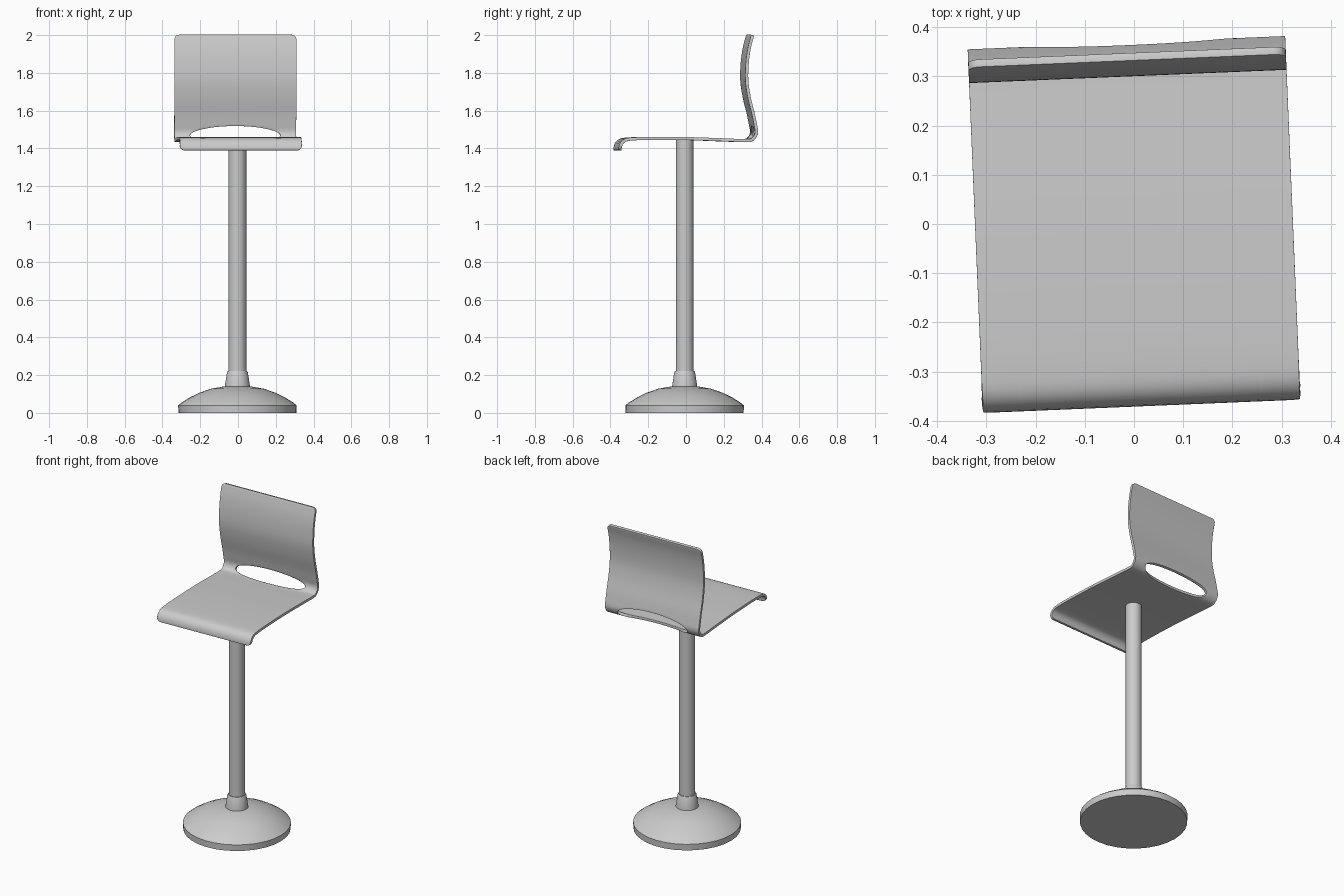
import bpy, bmesh, math
from mathutils import Vector

cube = bpy.data.objects.get("Cube")
if cube:
    bpy.data.objects.remove(cube, do_unlink=True)

grey = bpy.data.materials.new("light_grey")
grey.use_nodes = True
grey.diffuse_color = (0.6, 0.6, 0.6, 1)
grey.node_tree.nodes["Principled BSDF"].inputs["Base Color"].default_value = grey.diffuse_color


def finish(name, bm, angle):
    """Turn a bmesh into a smooth shaded object."""
    bmesh.ops.remove_doubles(bm, verts=bm.verts, dist=1e-5)
    bmesh.ops.recalc_face_normals(bm, faces=bm.faces)
    mesh = bpy.data.meshes.new(name)
    bm.to_mesh(mesh)
    bm.free()
    mesh.materials.append(grey)
    obj = bpy.data.objects.new(name, mesh)
    bpy.context.collection.objects.link(obj)
    bpy.ops.object.select_all(action='DESELECT')
    obj.select_set(True)
    bpy.context.view_layer.objects.active = obj
    bpy.ops.object.shade_smooth_by_angle(angle=math.radians(angle))
    return obj


def lathe(name, profile, sides=32):
    """Spin an (r, z) profile about the z axis."""
    bm = bmesh.new()
    verts = [bm.verts.new((r, 0, z)) for r, z in profile]
    edges = [bm.edges.new(pair) for pair in zip(verts, verts[1:])]
    bmesh.ops.spin(bm, geom=verts + edges, cent=(0, 0, 0), axis=(0, 0, 1),
                   angle=math.tau, steps=sides)
    obj = finish(name, bm, 30)
    obj.location = (-0.003, -0.007, 0)
    return obj


# Pedestal: domed foot, tapered collar, column
lathe("base", [(0, 0), (0.312, 0), (0.314, 0.04), (0.295, 0.055), (0.25, 0.083),
               (0.2, 0.107), (0.14, 0.128), (0.06, 0.142), (0, 0.142)])
lathe("collar", [(0, 0.13), (0.067, 0.13), (0.066, 0.145), (0.055, 0.215),
                 (0.051, 0.222), (0, 0.222)])
lathe("column", [(0, 0.2), (0.047, 0.2), (0.047, 1.446), (0, 1.446)])

# Side profile (y, z) of the bent sheet, from front lip to top of the backrest
path = [Vector(p) for p in [
    (-0.363, 1.39), (-0.360, 1.415), (-0.345, 1.437), (-0.31, 1.449),
    (-0.2, 1.453), (0, 1.452), (0.2, 1.445), (0.31, 1.441), (0.338, 1.447),
    (0.356, 1.468), (0.361, 1.492), (0.356, 1.52), (0.344, 1.58),
    (0.322, 1.67), (0.309, 1.76), (0.311, 1.85), (0.322, 1.93), (0.34, 2.0)]]
HOLE_LOW, HOLE_HIGH = 7, 11      # path points bounding the opening
STEPS = 16

# Dense curve through the points, with running length
ends = [2 * path[0] - path[1]] + path + [2 * path[-1] - path[-2]]
dense = []
for a, b, c, d in zip(ends, ends[1:], ends[2:], ends[3:]):
    for i in range(STEPS):
        t = i / STEPS
        dense.append(0.5 * (2 * b + (c - a) * t + (2 * a - 5 * b + 4 * c - d) * t ** 2
                            + (3 * b - a - 3 * c + d) * t ** 3))
dense.append(path[-1])
length = [0]
for p, q in zip(dense, dense[1:]):
    length.append(length[-1] + (q - p).length)


def along(s):
    """Point on the curve at distance s."""
    for i in range(1, len(length)):
        if s <= length[i] or i == len(length) - 1:
            t = (s - length[i - 1]) / (length[i] - length[i - 1])
            return dense[i - 1].lerp(dense[i], min(t, 1))


HALF, CORNER, HOLE_HALF = 0.323, 0.025, 0.24
low, high = length[HOLE_LOW * STEPS], length[HOLE_HIGH * STEPS]
mid, rise = (low + high) / 2, (high - low) / 2

# Column positions: fine at the rounded corners and the tips of the opening
half_cols = [HOLE_HALF * math.sin(math.pi / 2 * i / 16) for i in range(17)]
half_cols += [0.26, 0.28]
half_cols += [HALF - CORNER + CORNER * math.sin(math.pi / 2 * i / 6) for i in range(7)]
cols = [-u for u in reversed(half_cols[1:])] + half_cols


def corner_inset(u):
    d = max(0, abs(u) - (HALF - CORNER))
    return CORNER - math.sqrt(max(0, CORNER ** 2 - d ** 2))


def opening(u):
    return rise * math.sqrt(max(0, 1 - (u / HOLE_HALF) ** 2))


def panel(bm, start, stop, rows):
    """Grid of faces between two edges of the sheet."""
    grid = []
    for u in cols:
        s0, s1 = start(u), stop(u)
        pts = [along(s0 + (s1 - s0) * i / rows) for i in range(rows + 1)]
        grid.append([bm.verts.new((u, p.x, p.y)) for p in pts])
    for left, right in zip(grid, grid[1:]):
        for i in range(rows):
            bm.faces.new((left[i], right[i], right[i + 1], left[i + 1]))


# Seat and backrest: one bent sheet with an opening at the bend
bm = bmesh.new()
panel(bm, corner_inset, lambda u: mid - opening(u), 60)
panel(bm, lambda u: mid + opening(u), lambda u: length[-1] - corner_inset(u), 36)
shell = finish("seat_and_backrest", bm, 40)
shell.rotation_euler.z = math.radians(2.4)
solid = shell.modifiers.new("thickness", 'SOLIDIFY')
solid.thickness = 0.016
solid.offset = 0
bevel = shell.modifiers.new("soft_edges", 'BEVEL')
bevel.width = 0.003
bevel.segments = 2
bevel.limit_method = 'ANGLE'
bevel.angle_limit = math.radians(50)
